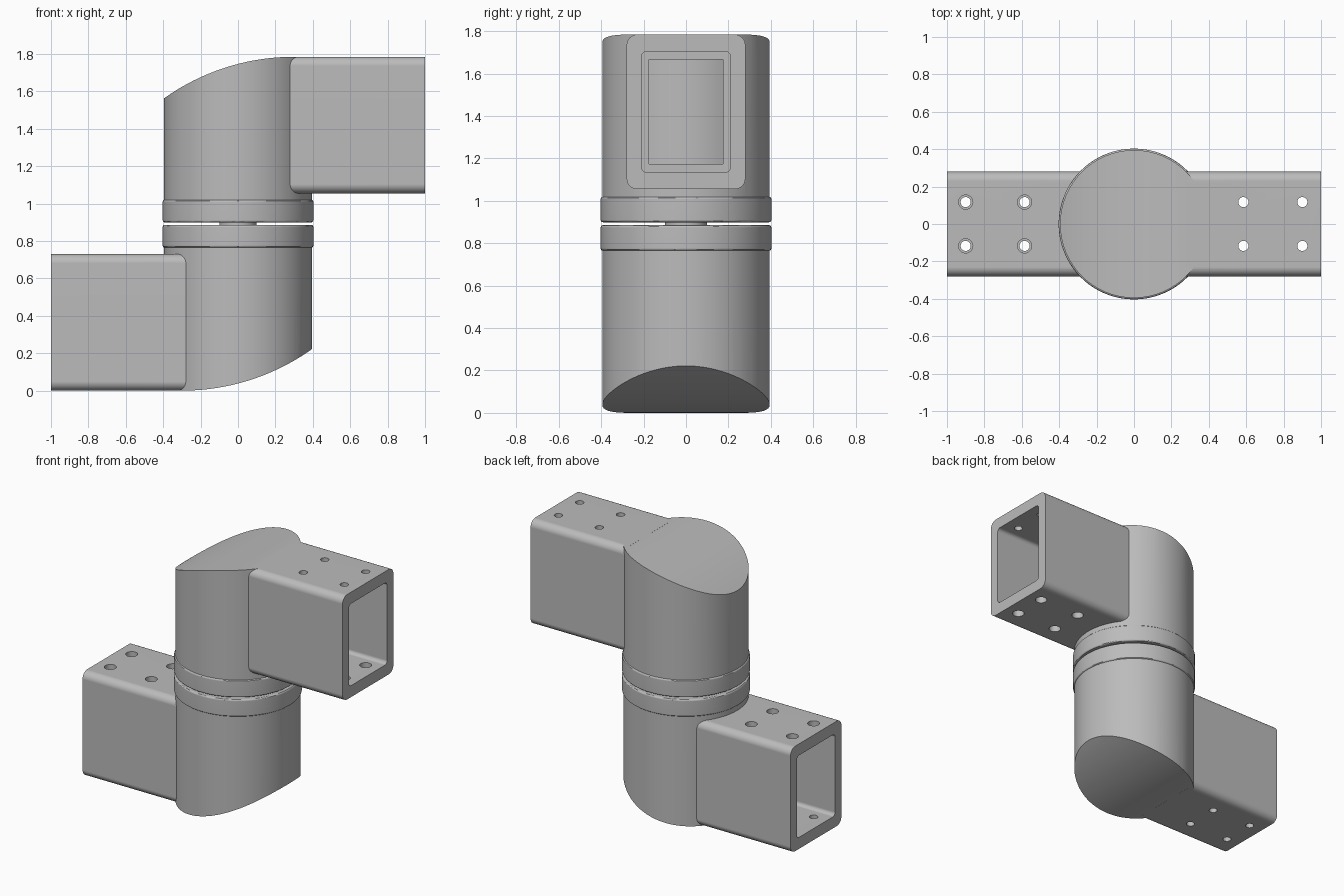
import bpy, bmesh, math
from mathutils import Matrix, Vector

if "Cube" in bpy.data.objects:
    bpy.data.objects.remove(bpy.data.objects["Cube"], do_unlink=True)

MID = 0.8925      # height of the swivel plane
TOP = 2 * MID     # overall height
GAP = 0.0065      # half of the slit between the collars
BODY_R = 0.395

grey = bpy.data.materials.new("plain grey")
grey.use_nodes = True
grey.diffuse_color = (0.5, 0.5, 0.5, 1)
grey.node_tree.nodes["Principled BSDF"].inputs["Base Color"].default_value = (0.5, 0.5, 0.5, 1)


def make(name, bm):
    bmesh.ops.recalc_face_normals(bm, faces=bm.faces)
    mesh = bpy.data.meshes.new(name)
    bm.to_mesh(mesh)
    bm.free()
    mesh.materials.append(grey)
    obj = bpy.data.objects.new(name, mesh)
    bpy.context.collection.objects.link(obj)
    return obj


def cylinder(name, r, z0, z1, x=0, y=0, segments=96, bevel=0):
    bm = bmesh.new()
    bmesh.ops.create_cone(bm, cap_ends=True, segments=segments, radius1=r, radius2=r,
                          depth=z1 - z0, matrix=Matrix.Translation((x, y, (z0 + z1) / 2)))
    if bevel:
        rims = [e for e in bm.edges if abs(e.verts[0].co.z - e.verts[1].co.z) < 1e-5]
        bmesh.ops.bevel(bm, geom=rims, offset=bevel, segments=3, profile=0.5, affect='EDGES')
    return make(name, bm)


def beam(name, x0, x1, half_y, z0, z1, radius=0):
    """Box running along x, with its long edges rounded."""
    bm = bmesh.new()
    bmesh.ops.create_cube(bm, size=1)
    for v in bm.verts:
        v.co = Vector((x0 if v.co.x < 0 else x1, 2 * half_y * v.co.y, z0 if v.co.z < 0 else z1))
    if radius:
        long_edges = [e for e in bm.edges if abs(e.verts[0].co.x - e.verts[1].co.x) > 1e-5]
        bmesh.ops.bevel(bm, geom=long_edges, offset=radius, segments=8, profile=0.5, affect='EDGES')
    return make(name, bm)


def activate(obj):
    bpy.ops.object.select_all(action='DESELECT')
    obj.select_set(True)
    bpy.context.view_layer.objects.active = obj


def combine(obj, other, operation):
    mod = obj.modifiers.new("cut", 'BOOLEAN')
    mod.operation, mod.solver, mod.object = operation, 'EXACT', other
    activate(obj)
    bpy.ops.object.modifier_apply(modifier=mod.name)
    bpy.data.objects.remove(other, do_unlink=True)


def smooth(obj):
    activate(obj)
    bpy.ops.object.shade_smooth_by_angle(angle=math.radians(30))
    mod = obj.modifiers.new("even normals", 'WEIGHTED_NORMAL')
    mod.keep_sharp = True


# Round body, trimmed on top by an arc that runs level into the arm
housing = cylinder("upper_housing", BODY_R, 1.0, 2.0)
arc_r, arc_x = 1.2, 0.3
steps = 28
profile = [(0.6, 0.9), (0.6, TOP)]
for i in range(steps + 1):
    x = arc_x - 0.8 * i / steps
    profile.append((x, TOP - arc_r + math.sqrt(arc_r ** 2 - (x - arc_x) ** 2)))
profile.append((arc_x - 0.8, 0.9))
bm = bmesh.new()
face = bm.faces.new([bm.verts.new((x, -0.6, z)) for x, z in profile])
pushed = bmesh.ops.extrude_face_region(bm, geom=[face])["geom"]
bmesh.ops.translate(bm, vec=(0, 1.2, 0), verts=[g for g in pushed if isinstance(g, bmesh.types.BMVert)])
combine(housing, make("dome_trim", bm), 'INTERSECT')

# Square arm with a stepped socket and screw holes
arm = beam("arm", 0.27, 1.0, 0.28, 1.055, TOP, 0.05)
combine(arm, beam("socket", 0.5, 1.1, 0.21, 1.135, 1.705, 0.025), 'DIFFERENCE')
combine(arm, beam("inner_socket", 0.2, 0.55, 0.174, 1.173, 1.668), 'DIFFERENCE')
for x in (0.585, 0.9):
    for y in (-0.117, 0.117):
        combine(arm, cylinder("screw_hole", 0.027, 1.6, 1.9, x, y, 32), 'DIFFERENCE')
        combine(arm, cylinder("access_hole", 0.038, 0.95, 1.25, x, y, 32), 'DIFFERENCE')
combine(housing, arm, 'UNION')

# Collar ring at the swivel
collar = cylinder("upper_collar", 0.403, MID + GAP, 1.02, bevel=0.012)

for part in (housing, collar):
    smooth(part)

# The lower half is the upper half turned over about the y axis
turn = (Matrix.Translation((0, 0, MID)) @ Matrix.Rotation(math.pi, 4, 'Y')
        @ Matrix.Translation((0, 0, -MID)))
for part, name in ((housing, "lower_housing"), (collar, "lower_collar")):
    twin = part.copy()
    twin.data = part.data.copy()
    twin.data.transform(turn)
    twin.name = name
    bpy.context.collection.objects.link(twin)

# Pivot joining the two halves
smooth(cylinder("pivot_hub", 0.1, MID - 0.03, MID + 0.03, segments=48))
